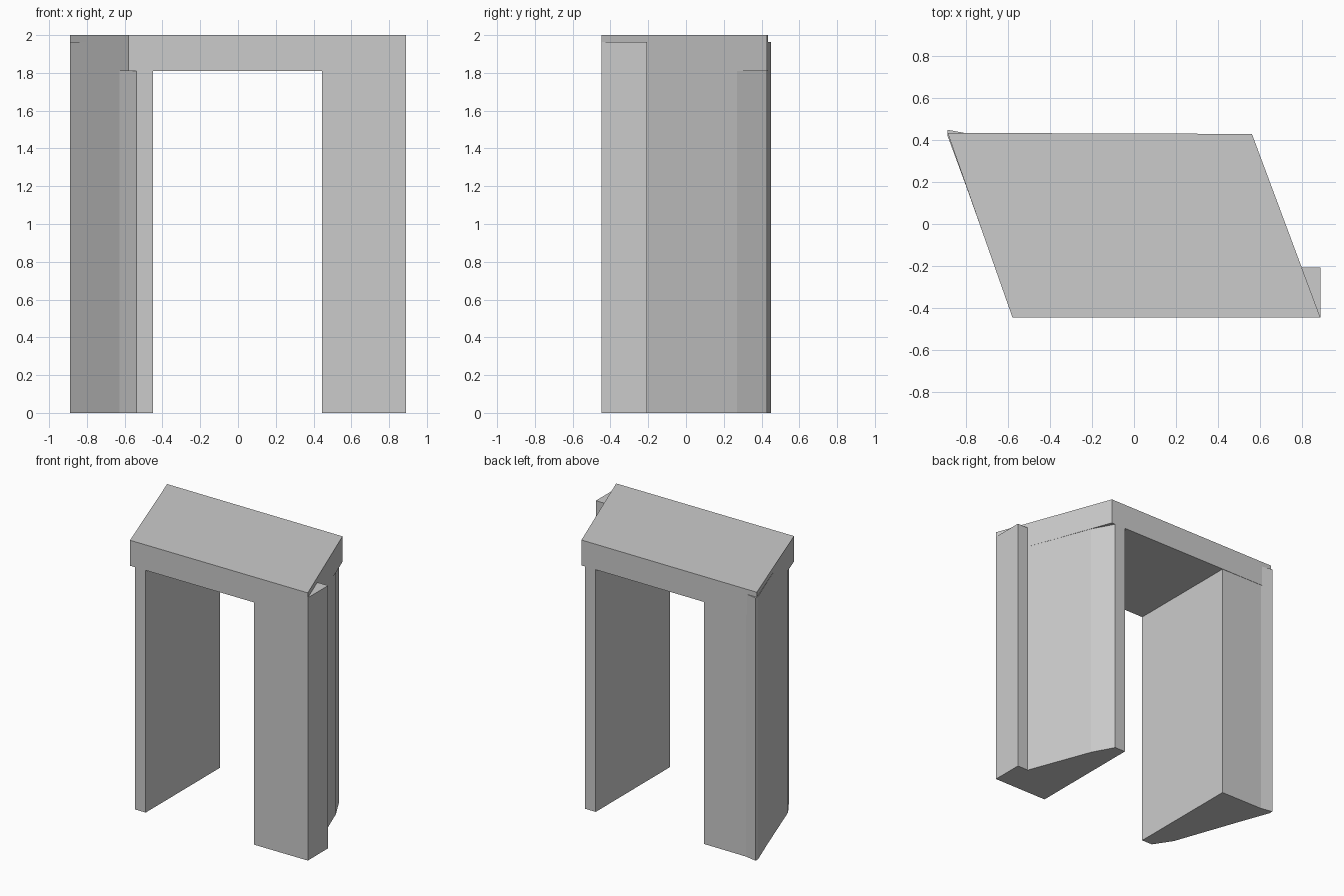
import bpy
import bmesh

cube = bpy.data.objects.get("Cube")
if cube:
    bpy.data.objects.remove(cube, do_unlink=True)

stone = bpy.data.materials.new("light_grey")
stone.use_nodes = True
GREY = (0.6, 0.6, 0.6, 1.0)
stone.diffuse_color = GREY
stone.node_tree.nodes["Principled BSDF"].inputs["Base Color"].default_value = GREY


def prism(name, outline, bottom, top):
    """Extrude a plan outline upwards into a flat-sided solid."""
    bm = bmesh.new()
    base = bm.faces.new([bm.verts.new((x, y, bottom)) for x, y in outline])
    grown = bmesh.ops.extrude_face_region(bm, geom=[base], use_keep_orig=True)
    verts = [v for v in grown["geom"] if isinstance(v, bmesh.types.BMVert)]
    bmesh.ops.translate(bm, verts=verts, vec=(0, 0, top - bottom))
    bmesh.ops.recalc_face_normals(bm, faces=bm.faces)
    mesh = bpy.data.meshes.new(name)
    bm.to_mesh(mesh)
    bm.free()
    mesh.materials.append(stone)
    obj = bpy.data.objects.new(name, mesh)
    bpy.context.collection.objects.link(obj)
    return obj


FRONT, BACK = -0.447, 0.43
LEG_TOP, LINTEL_BOTTOM = 1.963, 1.81

# Skewed slab across the top
prism("lintel", [(-0.58, FRONT), (0.89, FRONT), (0.563, BACK), (-0.89, 0.435)],
      LINTEL_BOTTOM, 2.0)

# Left leg, with a squared front corner standing out past the lintel
prism("left_leg", [(0.445, FRONT), (0.89, FRONT), (0.89, -0.207), (0.80, -0.207),
                   (0.62, 0.27), (0.533, BACK), (0.445, BACK)], 0.0, LEG_TOP)

# Right leg, with a chamfered front edge and a slightly flared back corner
prism("right_leg", [(-0.45, FRONT), (-0.45, BACK), (-0.80, 0.433), (-0.89, 0.45),
                    (-0.89, 0.42), (-0.805, 0.19), (-0.627, -0.31),
                    (-0.538, FRONT)], 0.0, LEG_TOP)
